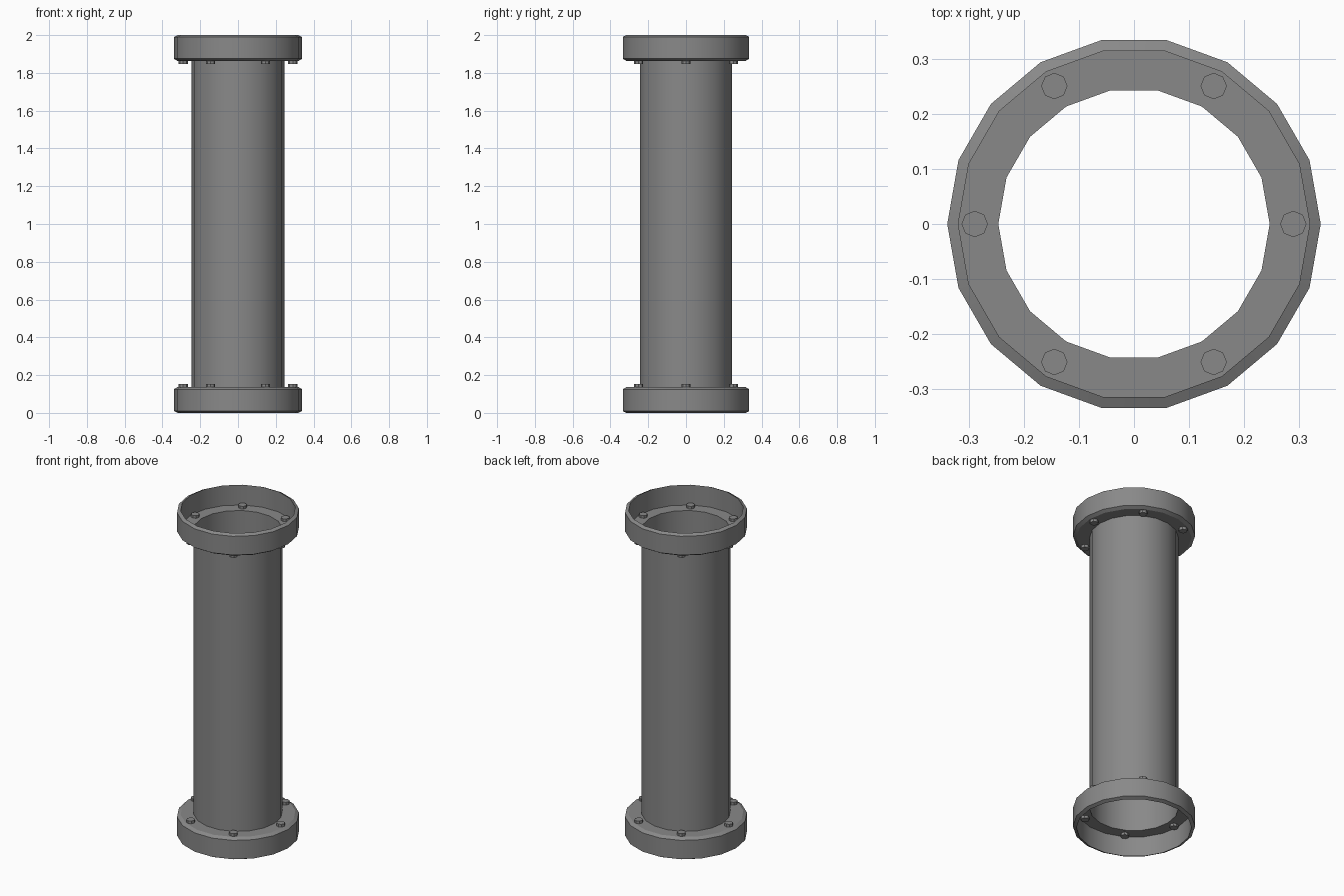
import bpy, bmesh, math

SIDES = 18
TUBE_R, RIM_R, OUTER_R = 0.247, 0.32, 0.34
BOLT_RING, BOLT_R = 0.29, 0.024

if "Cube" in bpy.data.objects:
    bpy.data.objects.remove(bpy.data.objects["Cube"])

grey = bpy.data.materials.new("pipe_grey")
grey.use_nodes = True
colour = (0.25, 0.25, 0.25, 1)
grey.diffuse_color = colour
grey.node_tree.nodes["Principled BSDF"].inputs["Base Color"].default_value = colour


def finish(bm, name):
    """Turn a bmesh into a grey object, smooth with sharp edges kept."""
    mesh = bpy.data.meshes.new(name)
    bm.to_mesh(mesh)
    bm.free()
    mesh.materials.append(grey)
    obj = bpy.data.objects.new(name, mesh)
    bpy.context.collection.objects.link(obj)
    bpy.ops.object.select_all(action="DESELECT")
    obj.select_set(True)
    bpy.context.view_layer.objects.active = obj
    bpy.ops.object.shade_smooth_by_angle(angle=math.radians(25))
    return obj


def lathe(name, profile, closed=False):
    """Spin a (radius, height) profile around the z axis."""
    bm = bmesh.new()
    rings = []
    for r, z in profile:
        angles = [math.tau * i / SIDES for i in range(SIDES)]
        rings.append([bm.verts.new((r * math.cos(a), r * math.sin(a), z)) for a in angles])
    pairs = list(zip(rings, rings[1:]))
    if closed:
        pairs.append((rings[-1], rings[0]))
    for low, high in pairs:
        for i in range(SIDES):
            j = (i + 1) % SIDES
            bm.faces.new((low[i], low[j], high[j], high[i]))
    if closed:
        bmesh.ops.recalc_face_normals(bm, faces=bm.faces)
    return finish(bm, name)


def bolt(name, angle, z_low, z_high):
    bm = bmesh.new()
    bmesh.ops.create_cone(bm, cap_ends=True, segments=8, radius1=BOLT_R,
                          radius2=BOLT_R, depth=z_high - z_low)
    bmesh.ops.translate(bm, verts=bm.verts, vec=(
        BOLT_RING * math.cos(angle), BOLT_RING * math.sin(angle), (z_low + z_high) / 2))
    return finish(bm, name)


# Thin open tube
lathe("pipe_tube", [(TUBE_R, 0.13), (TUBE_R, 1.87)])

# Cup-shaped flange profile, from the open rim to the bolted plate
cup = [(RIM_R, 0.0), (OUTER_R, 0.01), (OUTER_R, 0.125), (RIM_R, 0.137),
       (TUBE_R, 0.137), (TUBE_R, 0.124), (RIM_R, 0.124)]

for end, place in (("bottom", lambda z: z), ("top", lambda z: 2 - z)):
    lathe(end + "_flange", [(r, place(z)) for r, z in cup], closed=True)
    # Six bolts passing through the plate
    for k in range(6):
        low, high = sorted((place(0.108), place(0.154)))
        bolt(f"{end}_bolt_{k + 1}", math.tau * k / 6, low, high)
